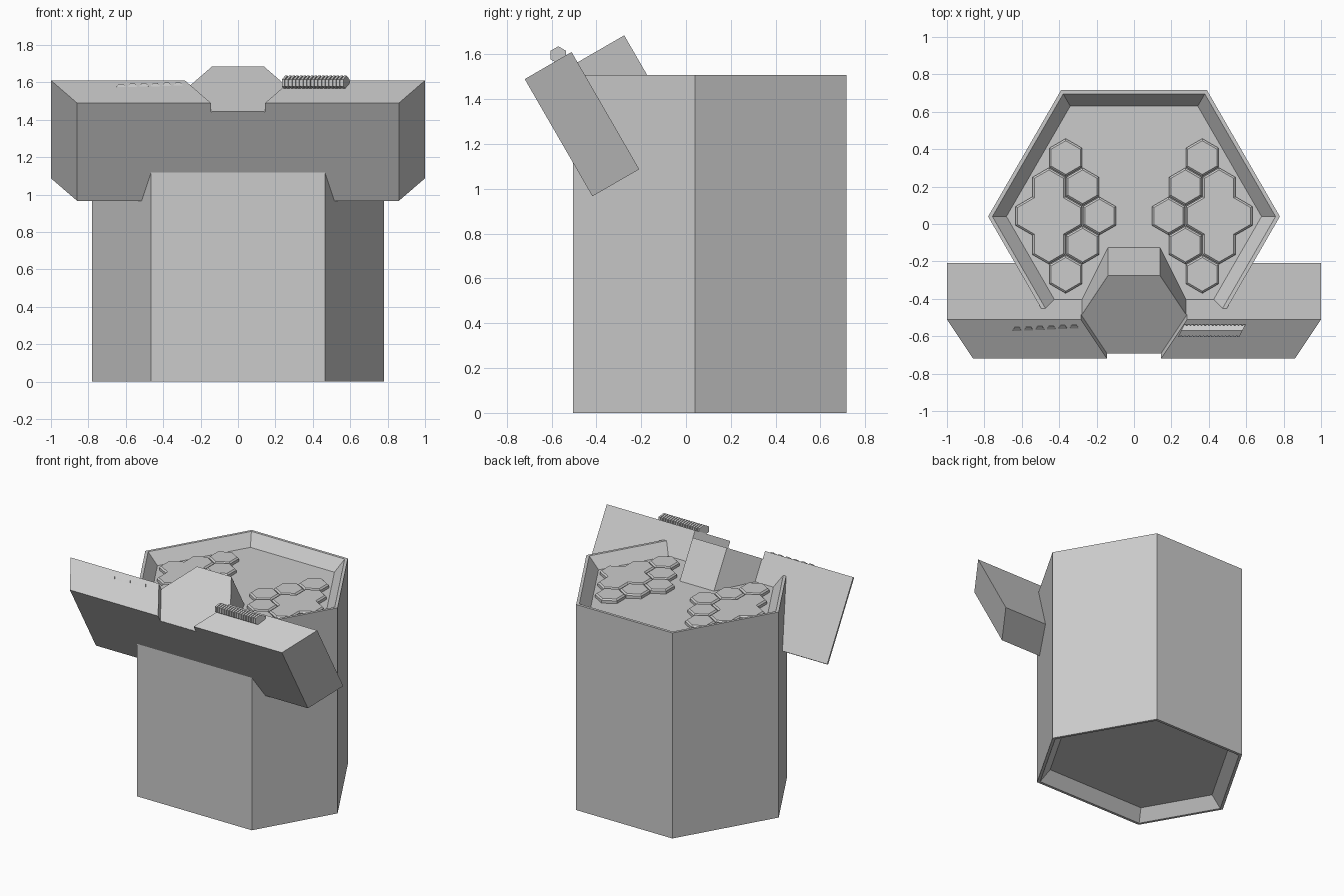
import bpy, bmesh
from math import sin, cos, pi, radians
from mathutils import Matrix, Vector

if "Cube" in bpy.data.objects:
    bpy.data.objects.remove(bpy.data.objects["Cube"])

TILT = Matrix.Rotation(radians(30), 4, 'X')   # frame of the leaning crossbar


def finish(name, bm, matrix=None):
    if matrix is not None:
        bm.transform(matrix)
    bmesh.ops.recalc_face_normals(bm, faces=bm.faces[:])
    mesh = bpy.data.meshes.new(name)
    bm.to_mesh(mesh)
    bm.free()
    ob = bpy.data.objects.new(name, mesh)
    bpy.context.collection.objects.link(ob)
    return ob


def add_loft(bm, loops):
    """Join closed loops of points in order and cap both ends."""
    rings = [[bm.verts.new(p) for p in loop] for loop in loops]
    n = len(rings[0])
    for a, b in zip(rings, rings[1:]):
        for i in range(n):
            j = (i + 1) % n
            bm.faces.new((a[i], a[j], b[j], b[i]))
    bm.faces.new(rings[0][::-1])
    bm.faces.new(rings[-1])


def loft(name, loops, matrix=None):
    bm = bmesh.new()
    add_loft(bm, loops)
    return finish(name, bm, matrix)


def hexagon(cx, cy, r, z, start=0.0):
    return [(cx + r * cos(start + k * pi / 3), cy + r * sin(start + k * pi / 3), z)
            for k in range(6)]


# Body: truncated hexagon with a bevelled recess at each end
def body_loop(d, z):
    r, yf = 0.78 - d / cos(pi / 6), -0.505 + d
    xf = r - (0.04 - yf) / 3 ** 0.5
    yb = 0.04 + r * cos(pi / 6)
    return [(-xf, yf, z), (xf, yf, z), (r, 0.04, z), (r / 2, yb, z),
            (-r / 2, yb, z), (-r, 0.04, z)]


H, FLOOR = 1.507, 1.425
loft("body", [body_loop(0.085, H - FLOOR), body_loop(0.02, 0), body_loop(0, 0),
              body_loop(0, H), body_loop(0.02, H), body_loop(0.085, FLOOR)])

# Crossbar leaning against the front, notched for the hexagonal block
VF, VB, TOP = 0.1215, 0.363, 1.65
bar_outline = [(-0.86, VF), (0.86, VF), (1, VB), (-1, VB)]
bar = loft("crossbar", [[(x, y, z) for x, y in bar_outline] for z in (1.046, TOP)], TILT)
cutter = loft("notch_cutter", [hexagon(0, VB, 0.284, z) for z in (1.595, 1.8)], TILT)
cutter.hide_render = True
mod = bar.modifiers.new("notch", 'BOOLEAN')
mod.operation, mod.solver, mod.object = 'DIFFERENCE', 'EXACT', cutter
bpy.context.view_layer.objects.active = bar
bpy.ops.object.modifier_apply(modifier=mod.name)
bpy.data.objects.remove(cutter)

# Hexagonal block sunk into the notch
loft("hex_block", [hexagon(0, VB, 0.278, z) for z in (1.25, 1.597)], TILT)

# Honeycomb tiles on the recessed floor, mirrored left and right
STEP, ROW = 0.18, 0.156
CX, CY = 0.365, 0.043
tiles = [[(0, 2)], [(-0.5, 1)], [(-1, 0)], [(-0.5, -1)], [(0, -2)],
         [(0.5, 1), (0, 0), (1, 0), (0.5, -1)]]
for side, sx in (("right", 1), ("left", -1)):
    for n, cells in enumerate(tiles):
        bm = bmesh.new()
        for i, j in cells:
            pts = hexagon(sx * (CX + i * STEP), CY + j * ROW,
                          STEP / 2 / cos(pi / 6), FLOOR - 0.005, pi / 6)
            bm.faces.new([bm.verts.new(p) for p in pts])
        bmesh.ops.remove_doubles(bm, verts=bm.verts[:], dist=0.004)
        if len(cells) > 1:
            bmesh.ops.dissolve_faces(bm, faces=bm.faces[:], use_verts=False)
        bm.normal_update()
        # thin gap between tiles
        rim = bmesh.ops.inset_region(bm, faces=bm.faces[:], thickness=0.002,
                                     use_even_offset=True, use_boundary=True)["faces"]
        bmesh.ops.delete(bm, geom=rim, context='FACES')
        # raise and bevel the top
        ext = bmesh.ops.extrude_face_region(bm, geom=bm.faces[:])["geom"]
        bmesh.ops.translate(bm, vec=Vector((0, 0, 0.025)),
                            verts=[g for g in ext if isinstance(g, bmesh.types.BMVert)])
        top = [g for g in ext if isinstance(g, bmesh.types.BMFace)]
        bm.normal_update()
        bmesh.ops.inset_region(bm, faces=top, thickness=0.01, depth=0.01,
                               use_even_offset=True, use_boundary=True)
        finish(f"honeycomb_tile_{side}_{n}", bm)

# Row of small studs on the left half of the crossbar, half sunk
bm = bmesh.new()
for k in range(6):
    x, v = -0.625 + 0.061 * k, 0.296 + 0.003 * k
    add_loft(bm, [[(px, py, z + 0.25 * (py - v)) for px, py, _ in hexagon(x, v, 0.024, 0)]
                  for z in (TOP - 0.02, TOP + 0.001)])
finish("small_studs", bm, TILT)

# Ribbed roll on the right half: a row of slanted hexagonal discs on a core
def slanted(x, r):
    return [(x + 0.5 * a, -0.57 + a, 1.597 + b)
            for a, b, _ in hexagon(0, 0, r, 0, pi / 6)]


bm = bmesh.new()
for k in range(17):
    x = 0.252 + 0.0197 * k
    add_loft(bm, [slanted(x, 0.039), slanted(x + 0.013, 0.039)])
add_loft(bm, [slanted(0.256, 0.032), slanted(0.574, 0.032)])
finish("ribbed_roll", bm)
